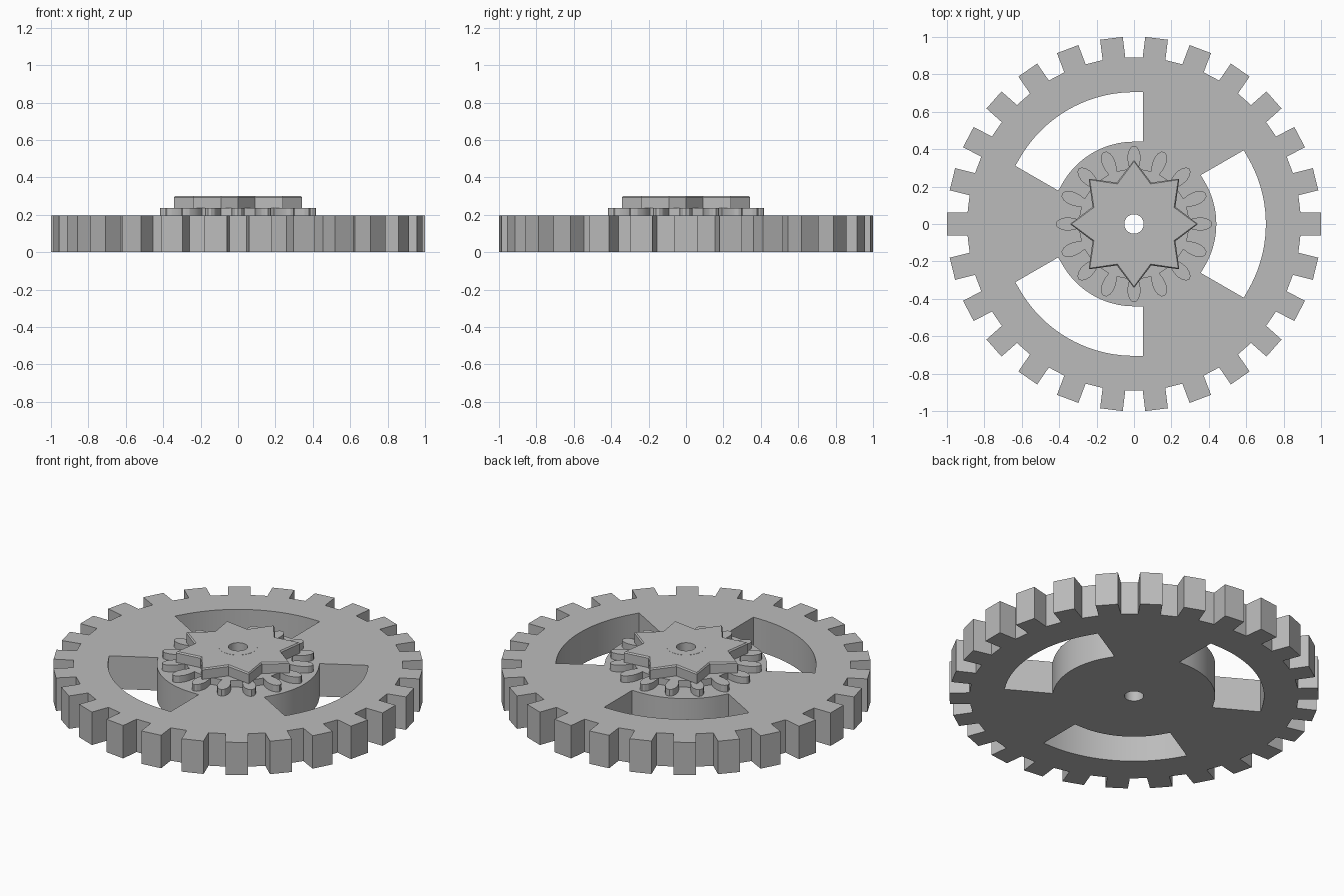
import bpy, bmesh
from math import sin, cos, radians, pi

if "Cube" in bpy.data.objects:
    bpy.data.objects.remove(bpy.data.objects["Cube"], do_unlink=True)

grey = bpy.data.materials.new("plain grey")
grey.use_nodes = True
grey.diffuse_color = (0.5, 0.5, 0.5, 1)
grey.node_tree.nodes["Principled BSDF"].inputs["Base Color"].default_value = (0.5, 0.5, 0.5, 1)

BORE = 0.052


def turn(points, a):
    return [(x * cos(a) - y * sin(a), x * sin(a) + y * cos(a)) for x, y in points]


def arc(r, start, end, n):
    return [(r * cos(start + (end - start) * i / n), r * sin(start + (end - start) * i / n))
            for i in range(n + 1)]


def ring(r, n=48):
    return arc(r, 0, 2 * pi, n)[:-1]


def repeat(points, count):
    return [p for i in range(count) for p in turn(points, 2 * pi * i / count)]


def plate(name, loops, z0, z1, chamfer=0.0):
    """Extrude an outer loop with holes; optionally chamfer the outer top edge."""
    curve = bpy.data.curves.new(name, "CURVE")
    curve.dimensions = "2D"
    curve.fill_mode = "BOTH"
    curve.extrude = (z1 - z0) / 2
    for loop in loops:
        spline = curve.splines.new("POLY")
        spline.points.add(len(loop) - 1)
        for p, (x, y) in zip(spline.points, loop):
            p.co = (x, y, 0, 1)
        spline.use_cyclic_u = True
    helper = bpy.data.objects.new(name + " outline", curve)
    mesh = bpy.data.meshes.new_from_object(helper)
    bpy.data.objects.remove(helper)
    bpy.data.curves.remove(curve)

    bm = bmesh.new()
    bm.from_mesh(mesh)
    bmesh.ops.translate(bm, verts=bm.verts, vec=(0, 0, (z0 + z1) / 2))
    bmesh.ops.remove_doubles(bm, verts=bm.verts, dist=0.0001)
    if chamfer:
        bmesh.ops.bisect_plane(bm, geom=bm.verts[:] + bm.edges[:] + bm.faces[:],
                               plane_co=(0, 0, z1 - chamfer), plane_no=(0, 0, 1))
        for v in bm.verts:
            if v.co.z > z1 - 0.001 and v.co.xy.length > 0.1:
                v.co.xy *= 1 - chamfer / v.co.xy.length
    bmesh.ops.recalc_face_normals(bm, faces=bm.faces)
    bm.to_mesh(mesh)
    bm.free()
    mesh.name = name
    mesh.materials.clear()
    mesh.materials.append(grey)
    obj = bpy.data.objects.new(name, mesh)
    bpy.context.collection.objects.link(obj)
    bpy.ops.object.select_all(action="DESELECT")
    obj.select_set(True)
    bpy.context.view_layer.objects.active = obj
    bpy.ops.object.shade_smooth_by_angle(angle=radians(20))
    return obj


# Large wheel: square teeth and three windows between the arms
big_tooth = [(0.89, -0.061), (1.0, -0.061), (1.0, 0.061), (0.89, 0.061)]


def window(angle, half=radians(30), extra=0.048, outer=0.705, inner=0.44):
    def end(r, side):
        return (r * cos(half) - extra * sin(half), side * (r * sin(half) + extra * cos(half)))
    loop = [end(outer, -1)] + arc(outer, -half, half, 20) + [end(outer, 1)]
    loop += [end(inner, 1)] + arc(inner, half, -half, 20) + [end(inner, -1)]
    return turn(loop, angle)


plate("large_gear_wheel",
      [repeat(big_tooth, 26), ring(BORE)] + [window(2 * pi * i / 3) for i in range(3)],
      0, 0.197)

# Middle pinion: rounded teeth
flank = [(0.295, 0.024), (0.33, 0.033), (0.365, 0.035), (0.395, 0.027), (0.412, 0.015)]
small_tooth = [(x, -y) for x, y in flank] + [(0.418, 0)] + flank[::-1]
plate("middle_pinion", [repeat(small_tooth, 16), ring(BORE)], 0.197, 0.237)

# Top star wheel: eight points with a chamfered rim
star_point = [(0.342, 0)] + turn([(0.24, 0)], pi / 8)
plate("star_wheel", [repeat(star_point, 8), ring(BORE)], 0.237, 0.301, chamfer=0.008)

# Thin hub ring around the bore
plate("hub_ring", [ring(0.105), ring(BORE)], 0.301, 0.302)
